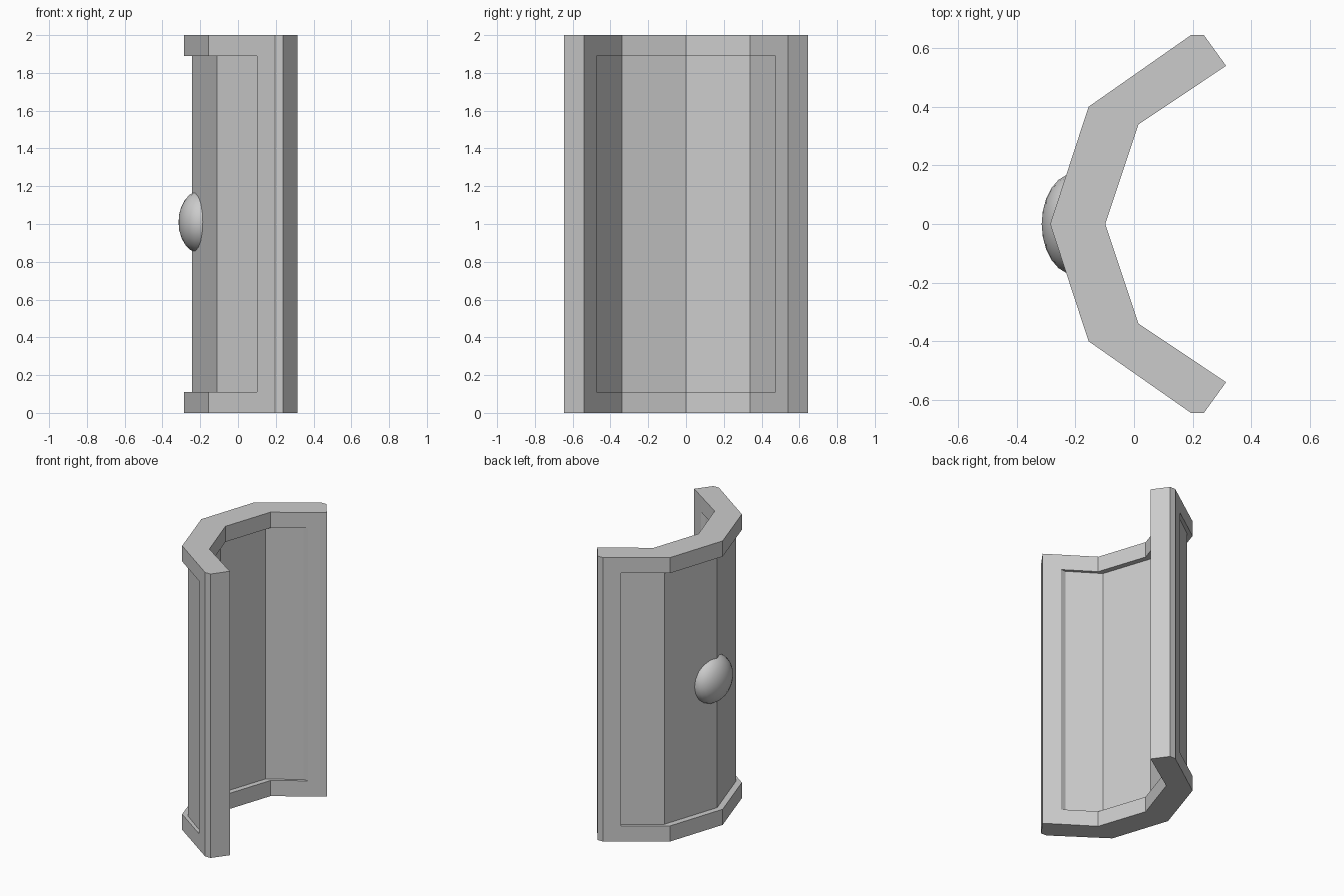
import bpy, bmesh
from mathutils import Vector

if "Cube" in bpy.data.objects:
    bpy.data.objects.remove(bpy.data.objects["Cube"])

# Half of the plan section, apex to apex: (x, y, recess shift in x)
half = [
    (-0.286, 0.0, 0.043), (-0.155, 0.40, 0.044),              # outer face
    (0.10, 0.5785, 0.035), (0.10, 0.5785, 0),                 # outer frame border
    (0.195, 0.645, 0), (0.238, 0.645, 0), (0.314, 0.54, 0),   # arm end
    (0.2145, 0.473, 0), (0.2145, 0.473, -0.035),              # inner frame border
    (0.015, 0.34, -0.04), (-0.098, 0.0, -0.04),               # inner face
]
section = half + [(x, -y, s) for x, y, s in reversed(half[1:-1])]


def add_object(name, bm):
    bmesh.ops.recalc_face_normals(bm, faces=bm.faces[:])
    mesh = bpy.data.meshes.new(name)
    bm.to_mesh(mesh)
    bm.free()
    obj = bpy.data.objects.new(name, mesh)
    bpy.context.collection.objects.link(obj)
    return obj


# Angled shield wall: framed rim with panels recessed on both faces
bm = bmesh.new()
levels = [(0, 0), (0.11, 0), (0.11, 1), (1.89, 1), (1.89, 0), (2, 0)]
rings = [[bm.verts.new((x + s * k, y, z)) for x, y, s in section] for z, k in levels]
n = len(section)
for a, b in zip(rings, rings[1:]):
    for i in range(n):
        j = (i + 1) % n
        bm.faces.new((a[i], a[j], b[j], b[i]))
bm.faces.new(rings[0][::-1])
bm.faces.new(rings[-1])
bmesh.ops.remove_doubles(bm, verts=bm.verts[:], dist=0.0005)
add_object("shield_wall", bm)

# Flattened dome boss set into the outer panel
bm = bmesh.new()
bmesh.ops.create_uvsphere(bm, u_segments=20, v_segments=12, radius=1)
for v in bm.verts:
    x, y, z = v.co
    v.co = Vector((-0.2 - 0.115 * z, 0.174 * y, 1.01 + 0.166 * x))
cut = bmesh.ops.bisect_plane(bm, geom=bm.verts[:] + bm.edges[:] + bm.faces[:],
                             plane_co=(-0.175, 0, 0), plane_no=(1, 0, 0), clear_outer=True)
bmesh.ops.holes_fill(bm, edges=[e for e in bm.edges if e.is_boundary])
boss = add_object("boss", bm)
bpy.context.view_layer.objects.active = boss
boss.select_set(True)
bpy.ops.object.shade_smooth_by_angle()
